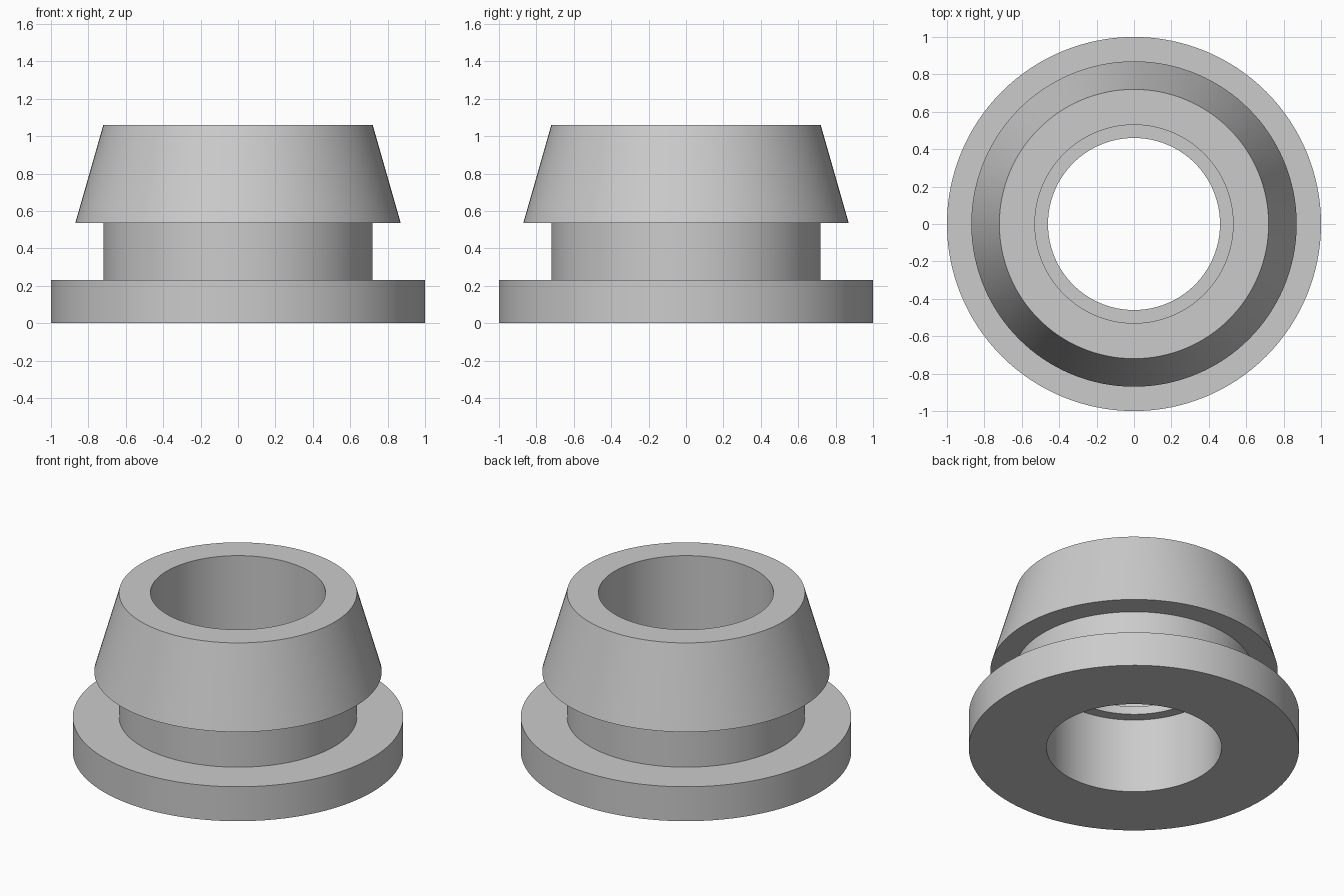
import bpy, bmesh, math

cube = bpy.data.objects.get("Cube")
if cube:
    bpy.data.objects.remove(cube, do_unlink=True)

# Plain grey rubber
grey = bpy.data.materials.new("grey rubber")
grey.use_nodes = True
grey.diffuse_color = (0.6, 0.6, 0.6, 1)
grey.node_tree.nodes["Principled BSDF"].inputs["Base Color"].default_value = (0.6, 0.6, 0.6, 1)

BORE, LIP, NECK, CONE, FLANGE = 0.53, 0.46, 0.72, 0.87, 1.0
FLANGE_TOP, CONE_BASE, TOP = 0.23, 0.535, 1.06
LIP_LOW, LIP_HIGH = 0.50, 0.555


def revolve(name, profile, segments=128):
    """Turn a closed (radius, height) outline around z."""
    bm = bmesh.new()
    verts = [bm.verts.new((r, 0, z)) for r, z in profile]
    edges = [bm.edges.new((v, verts[i - 1])) for i, v in enumerate(verts)]
    bmesh.ops.spin(bm, geom=verts + edges, cent=(0, 0, 0), axis=(0, 0, 1),
                   angle=math.tau, steps=segments, use_merge=True)
    bmesh.ops.remove_doubles(bm, verts=bm.verts, dist=0.0001)
    bmesh.ops.recalc_face_normals(bm, faces=bm.faces)
    mesh = bpy.data.meshes.new(name)
    bm.to_mesh(mesh)
    bm.free()
    mesh.materials.append(grey)
    obj = bpy.data.objects.new(name, mesh)
    bpy.context.collection.objects.link(obj)
    bpy.ops.object.select_all(action="DESELECT")
    obj.select_set(True)
    bpy.context.view_layer.objects.active = obj
    bpy.ops.object.shade_smooth_by_angle(angle=math.radians(30))
    return obj


# Grommet: flange, neck, tapered head, and a bore with an inner lip
revolve("grommet", [
    (BORE, 0), (FLANGE, 0), (FLANGE, FLANGE_TOP),
    (NECK, FLANGE_TOP), (NECK, CONE_BASE),
    (CONE, CONE_BASE), (NECK, TOP), (BORE, TOP),
    (BORE, LIP_HIGH), (LIP, LIP_HIGH), (LIP, LIP_LOW), (BORE, LIP_LOW),
])
